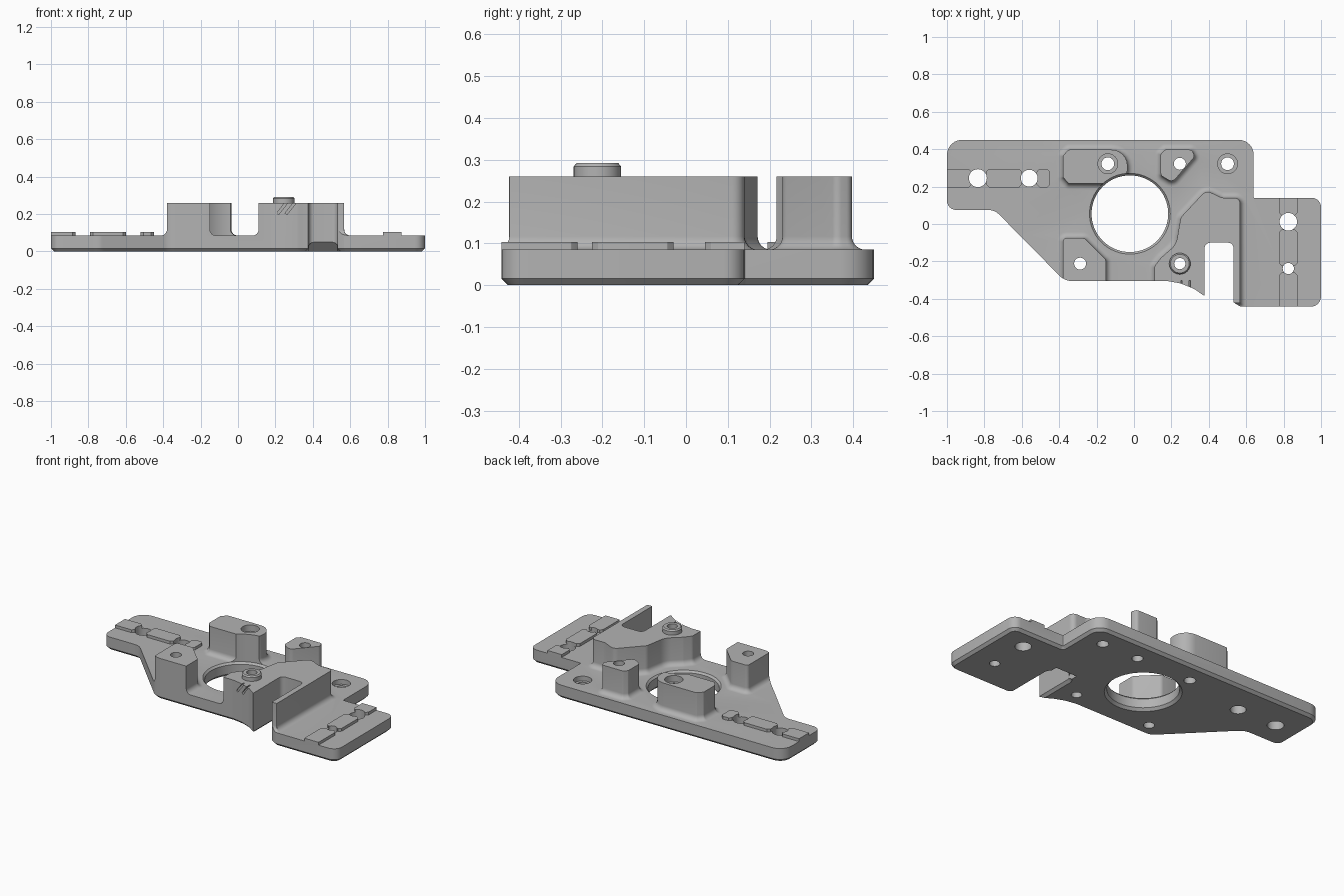
import bpy, bmesh, math
from mathutils import Vector, Matrix

cube = bpy.data.objects.get("Cube")
if cube:
    bpy.data.objects.remove(cube)

grey = bpy.data.materials.new("machined_grey")
grey.use_nodes = True
grey.diffuse_color = (0.45, 0.45, 0.45, 1)
grey.node_tree.nodes["Principled BSDF"].inputs["Base Color"].default_value = (0.45, 0.45, 0.45, 1)

PLATE, TOP, FILLET = 0.085, 0.26, 0.032


def make(name, bm):
    bmesh.ops.recalc_face_normals(bm, faces=bm.faces)
    mesh = bpy.data.meshes.new(name)
    bm.to_mesh(mesh)
    bm.free()
    mesh.materials.append(grey)
    ob = bpy.data.objects.new(name, mesh)
    bpy.context.collection.objects.link(ob)
    return ob


def rounded(points, d=0.0, steps=6):
    """Counter-clockwise (x, y, radius) corners, offset outwards by d and rounded."""
    out = []
    n = len(points)
    for i in range(n):
        a, p, b = (Vector(points[k % n][:2]) for k in (i - 1, i, i + 1))
        u, v = (p - a).normalized(), (b - p).normalized()
        turn = u.x * v.y - u.y * v.x
        nu, nv = Vector((u.y, -u.x)), Vector((v.y, -v.x))
        corner = p + (nu + nv) * (d / (1 + nu.dot(nv)))
        r = max(points[i][2] + (d if turn > 0 else -d), 0.003)
        angle = u.angle(v)
        cut = r * math.tan(angle / 2)
        side = 1 if turn > 0 else -1
        centre = corner - u * cut - nu * (r * side)
        for k in range(steps + 1):
            spin = Matrix.Rotation(side * angle * k / steps, 2)
            out.append(centre + spin @ (nu * (r * side)))
    return out


def loft(name, points, layers):
    """Stack offset copies of one outline: layers are (offset, z)."""
    bm = bmesh.new()
    rings = [[bm.verts.new((p.x, p.y, z)) for p in rounded(points, d)] for d, z in layers]
    n = len(rings[0])
    for lo, hi in zip(rings, rings[1:]):
        for i in range(n):
            j = (i + 1) % n
            bm.faces.new((lo[i], lo[j], hi[j], hi[i]))
    bm.faces.new(rings[0][::-1])
    bm.faces.new(rings[-1])
    return make(name, bm)


def lathe(name, x, y, profile, sides=32):
    """Turned solid from (radius, z) steps."""
    bm = bmesh.new()
    rings = []
    for r, z in profile:
        angles = [math.tau * k / sides for k in range(sides)]
        rings.append([bm.verts.new((x + r * math.cos(a), y + r * math.sin(a), z)) for a in angles])
    for lo, hi in zip(rings, rings[1:]):
        for i in range(sides):
            j = (i + 1) % sides
            bm.faces.new((lo[i], lo[j], hi[j], hi[i]))
    bm.faces.new(rings[0][::-1])
    bm.faces.new(rings[-1])
    return make(name, bm)


def box(name, size, matrix):
    bm = bmesh.new()
    bmesh.ops.create_cube(bm, size=1, matrix=matrix @ Matrix.Diagonal((*size, 1)))
    return make(name, bm)


def combine(base, other, operation):
    mod = base.modifiers.new("combine", 'BOOLEAN')
    mod.operation, mod.solver, mod.object = operation, 'EXACT', other
    bpy.context.view_layer.update()
    graph = bpy.context.evaluated_depsgraph_get()
    mesh = bpy.data.meshes.new_from_object(base.evaluated_get(graph))
    base.modifiers.clear()
    base.data = mesh
    bpy.data.objects.remove(other)


def boss(name, points):
    arc = [math.pi / 2 * k / 6 for k in range(7)]
    fillet = [(FILLET * (1 - math.sin(a)), PLATE + FILLET * (1 - math.cos(a))) for a in arc]
    return loft(name, points, [(FILLET, 0.05)] + fillet + [(0, TOP)])


# Plate footprint, used as a tall envelope with a chamfered underside
outline = [
    (-1, 0.45, 0.08), (-1, 0.075, 0.05), (-0.745, 0.075, 0.08), (-0.37, -0.305, 0.09),
    (0.18, -0.305, 0.1), (0.25, -0.318, 0.1), (0.32, -0.346, 0.1), (0.377, -0.385, 0),
    (0.377, -0.1, 0.03), (0.533, -0.1, 0.03), (0.533, -0.42, 0), (0.57, -0.442, 0.02),
    (1, -0.442, 0.055), (1, 0.14, 0.05), (0.64, 0.14, 0.004), (0.64, 0.45, 0.08)]
envelope = loft("envelope", outline, [(-0.016, 0), (0, 0.016), (0, 0.4)])

plate = box("mounting_plate", (3, 2, PLATE + 0.1), Matrix.Translation((0, 0, PLATE / 2 - 0.05)))

# Raised bosses with filleted feet
bosses = {
    "back_left_boss": [(-0.38, 0.25, 0.01), (-0.35, 0.217, 0.01), (-0.1, 0.217, 0.06),
                       (-0.035, 0.265, 0.06), (-0.035, 0.397, 0.085), (-0.35, 0.397, 0.01),
                       (-0.38, 0.365, 0.01)],
    "front_left_boss": [(-0.38, -0.45, 0), (-0.15, -0.45, 0), (-0.15, -0.19, 0.03),
                        (-0.265, -0.075, 0.03), (-0.38, -0.075, 0.02)],
    "back_boss": [(0.143, 0.26, 0.02), (0.205, 0.222, 0.03), (0.325, 0.36, 0.02),
                  (0.31, 0.397, 0.02), (0.165, 0.397, 0.01), (0.143, 0.375, 0.01)],
    "slotted_block": [(0.11, -0.423, 0), (0.568, -0.423, 0), (0.568, 0.14, 0.03),
                      (0.47, 0.14, 0.05), (0.385, 0.18, 0.04), (0.25, 0.035, 0.04),
                      (0.225, -0.11, 0.1), (0.145, -0.18, 0.04), (0.11, -0.225, 0.03)]}
for name, points in bosses.items():
    combine(plate, boss(name, points), 'UNION')

# Low locating pads with clipped corners: left row along x, right row along y
def pad(x0, x1, y0, y1):
    c = 0.015
    pts = [(x0 + c, y0, 0), (x1 - c, y0, 0), (x1, y0 + c, 0), (x1, y1 - c, 0),
           (x1 - c, y1, 0), (x0 + c, y1, 0), (x0, y1 - c, 0), (x0, y0 + c, 0)]
    combine(plate, loft("pad", pts, [(0, 0.05), (0, 0.103)]), 'UNION')


for x0, x1 in ((-1.03, -0.87), (-0.79, -0.6), (-0.52, -0.45)):
    pad(x0, x1, 0.195, 0.295)
for y0, y1 in ((-0.47, -0.26), (-0.225, -0.03), (0.045, 0.17)):
    pad(0.775, 0.875, y0, y1)

combine(plate, envelope, 'INTERSECT')

# Locating collar on the block
combine(plate, lathe("collar", 0.245, -0.212,
                     [(0.057, 0.2), (0.057, 0.284), (0.05, 0.292)]), 'UNION')

# Main bore, chamfered on both faces
combine(plate, lathe("bore", -0.022, 0.055,
                     [(0.22, -0.01), (0.22, 0), (0.205, 0.016), (0.205, 0.073),
                      (0.216, PLATE), (0.216, 0.4)], 64), 'DIFFERENCE')

# Plain through holes
for x, y, r in ((-0.835, 0.245, 0.048), (-0.56, 0.245, 0.045), (0.825, 0.012, 0.047),
                (0.825, -0.238, 0.03), (-0.288, -0.212, 0.032), (0.245, 0.322, 0.032),
                (0.245, -0.212, 0.03)):
    combine(plate, lathe("hole", x, y, [(r, -0.1), (r, 0.5)]), 'DIFFERENCE')

# Counterbored holes
for x, y, floor in ((-0.14, 0.322, TOP - 0.04), (0.5, 0.322, PLATE - 0.03)):
    combine(plate, lathe("counterbore", x, y, [(0.034, -0.1), (0.034, floor),
                                               (0.053, floor), (0.053, 0.5)]), 'DIFFERENCE')

# Relief under the closed end of the slot
relief = Matrix.Translation((0.455, -0.1, 0)) @ Matrix.Rotation(math.pi / 4, 4, 'X')
combine(plate, box("slot_relief", (0.15, 0.07, 0.07), relief), 'DIFFERENCE')

# Two slanted grooves on the front of the block
for x in (0.235, 0.28):
    tilt = Matrix.Translation((x, -0.325, 0.23)) @ Matrix.Rotation(math.radians(38), 4, 'Y')
    combine(plate, box("groove", (0.013, 0.045, 0.075), tilt), 'DIFFERENCE')

bpy.ops.object.select_all(action='DESELECT')
plate.select_set(True)
bpy.context.view_layer.objects.active = plate
bpy.ops.object.shade_smooth_by_angle(angle=math.radians(25))
